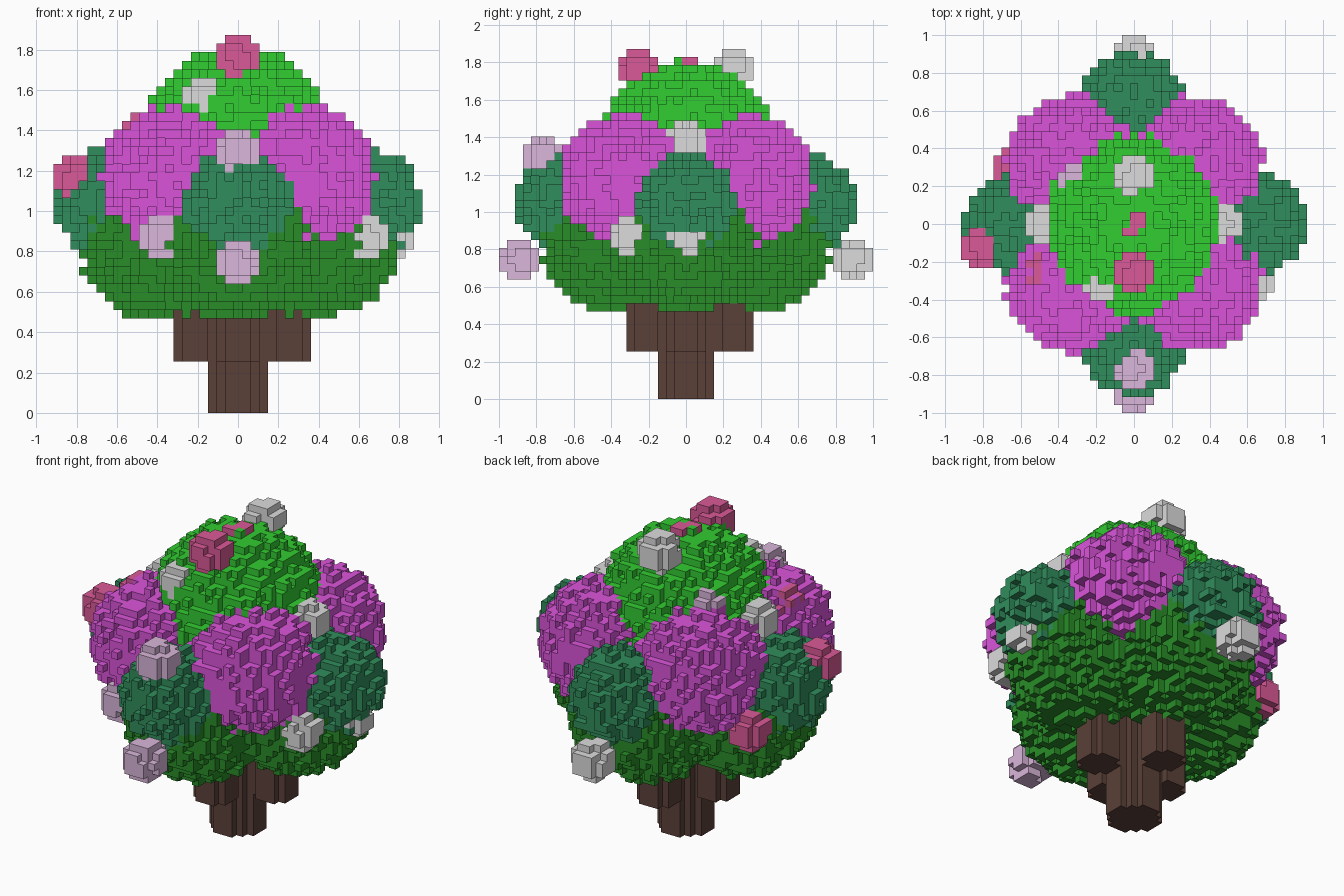
import bpy, bmesh, random
from math import floor
from mathutils import Vector

cube = bpy.data.objects.get("Cube")
if cube:
    bpy.data.objects.remove(cube, do_unlink=True)

random.seed(7)
H = 2 / 47  # voxel size


def make_material(name, rgb):
    """Flat material from 0-255 display values."""
    lin = [((c / 255 + 0.055) / 1.055) ** 2.4 for c in rgb] + [1]
    mat = bpy.data.materials.new(name)
    mat.use_nodes = True
    mat.diffuse_color = lin
    bsdf = mat.node_tree.nodes["Principled BSDF"]
    bsdf.inputs["Base Color"].default_value = lin
    bsdf.inputs["Roughness"].default_value = 0.9
    return mat


bark = make_material("bark brown", (91, 64, 56))
forest = make_material("forest green", (40, 140, 40))
teal = make_material("teal green", (48, 141, 92))
orchid = make_material("orchid purple", (219, 84, 219))
lime = make_material("bright green", (50, 205, 50))
rose = make_material("rose pink", (219, 90, 152))
white = make_material("soft white", (219, 220, 219))
lilac = make_material("pale lilac", (218, 183, 219))


def ball(center, radius, rough):
    """Voxels of a ball; rough adds and removes random voxels in its outer shell."""
    center = Vector(center)
    cx, cy, cz = (floor(c) for c in center)
    n = int(radius) + 2
    cells = set()
    for i in range(cx - n, cx + n + 1):
        for j in range(cy - n, cy + n + 1):
            for k in range(cz - n, cz + n + 1):
                jitter = random.uniform(-0.3, 1.0) * rough
                if (Vector((i, j, k)) - center).length + jitter <= radius:
                    cells.add((i, j, k))
    return cells


def post(cx, cy, z0, z1, radius):
    """Voxels of an upright round post."""
    n = int(radius)
    return {(cx + i, cy + j, k) for i in range(-n, n + 1) for j in range(-n, n + 1)
            for k in range(z0, z1) if i * i + j * j <= radius * radius}


AXES = [("right", -1, 0), ("left", 1, 0), ("front", 0, -1), ("back", 0, 1)]
DIAGONALS = [("front_right", -1, -1), ("front_left", 1, -1),
             ("back_right", -1, 1), ("back_left", 1, 1)]
parts = []  # (name, material, voxels); earlier parts win where parts overlap

# Foliage clumps
parts.append(("crown_top", lime, ball((0, 0, 31), 11.15, 1)))
for side, x, y in AXES:
    parts.append((f"teal_clump_{side}", teal, ball((15 * x, 15 * y, 24), 6.45, 1)))
for side, x, y in DIAGONALS:
    parts.append((f"purple_clump_{side}", orchid, ball((7.5 * x, 7.5 * y, 27), 8.5, 1)))
for side, x, y in AXES:
    parts.append((f"lower_clump_{side}", forest, ball((9 * x, 9 * y, 20), 9.75, 1)))

# Trunk and the four boughs around it
parts.append(("trunk", bark, post(0, 0, 0, 16, 3.4)))
for side, x, y in AXES:
    reach = 6 if x + y > 0 else 5
    parts.append((f"bough_{side}", bark, post(reach * x, reach * y, 6, 16, 2.3)))

# Blossoms
BLOSSOMS = [
    (rose, [(0, -6, 41), (-19, -3, 27), (-15, 7, 20), (0, 0, 40), (-11, -6, 32), (13, 6, 27)]),
    (white, [(0, 6, 41), (0, 21, 17), (15, -7, 20), (18, 0, 20), (11, 0, 32), (-11, 0, 32),
             (-4, -7, 36), (6, -7, 33), (0, 18, 25)]),
    (lilac, [(0, -21, 17), (0, -18, 30), (-9, -13, 20), (-7, 5, 35)]),
]
for mat, spots in BLOSSOMS:
    for n, spot in enumerate(spots, 1):
        parts.append((f"{mat.name.split()[-1]}_blossom_{n}", mat, ball(spot, 2.5, 0.07)))

# Give every voxel to one part
taken = set()
owned = []
for name, mat, cells in parts:
    own = cells - taken
    taken |= own
    owned.append((name, mat, own))

DIRECTIONS = [Vector(s * a for a in axis) for axis in ((1, 0, 0), (0, 1, 0), (0, 0, 1))
              for s in (1, -1)]


def build(name, mat, cells):
    """Mesh the voxel sides that touch open air."""
    bm = bmesh.new()
    corners = {}

    def vert(p):
        key = tuple(round(c * 2) for c in p)
        if key not in corners:
            corners[key] = bm.verts.new((p.x * H, p.y * H, (p.z + 0.5) * H))
        return corners[key]

    for cell in sorted(cells):
        c = Vector(cell)
        for d in DIRECTIONS:
            if tuple(int(v) for v in c + d) in taken:
                continue
            u = Vector((d.y, d.z, d.x)) * 0.5
            w = d.cross(u)
            mid = c + d * 0.5
            bm.faces.new([vert(mid + a * u + b * w)
                          for a, b in ((-1, -1), (1, -1), (1, 1), (-1, 1))])
    if bm.faces:
        mesh = bpy.data.meshes.new(name)
        bm.to_mesh(mesh)
        mesh.materials.append(mat)
        bpy.context.scene.collection.objects.link(bpy.data.objects.new(name, mesh))
    bm.free()


for name, mat, own in owned:
    build(name, mat, own)
